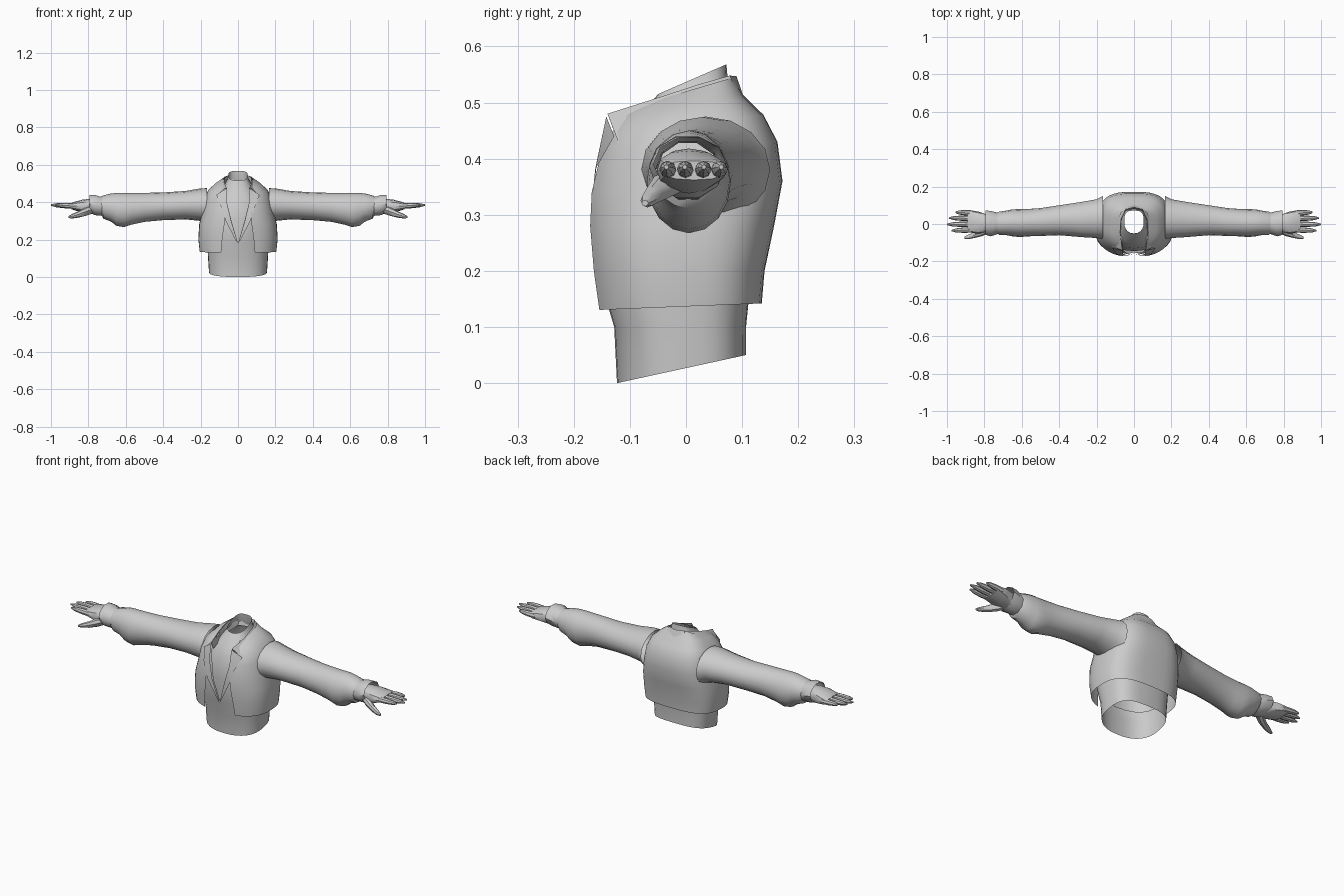
import bpy, bmesh, math


def finish(name, rows, closed=True, mirror=False, caps=False, angle=40):
    """Skin a list of point rows into one smooth object."""
    bm = bmesh.new()
    vs = [[bm.verts.new(p) for p in r] for r in rows]
    n = len(rows[0])
    for a, b in zip(vs, vs[1:]):
        for i in range(n if closed else n - 1):
            j = (i + 1) % n
            bm.faces.new((a[i], a[j], b[j], b[i]))
    if caps:
        bm.faces.new(vs[0][::-1])
        bm.faces.new(vs[-1])
    bmesh.ops.remove_doubles(bm, verts=bm.verts, dist=0.0005)
    bmesh.ops.recalc_face_normals(bm, faces=bm.faces)
    me = bpy.data.meshes.new(name)
    bm.to_mesh(me)
    bm.free()
    ob = bpy.data.objects.new(name, me)
    bpy.context.collection.objects.link(ob)
    bpy.ops.object.select_all(action='DESELECT')
    ob.select_set(True)
    bpy.context.view_layer.objects.active = ob
    bpy.ops.object.shade_smooth_by_angle(angle=math.radians(angle))
    if mirror:
        ob.modifiers.new("Mirror", 'MIRROR').merge_threshold = 0.001
    return ob


def spow(v, e):
    return math.copysign(abs(v) ** e, v)


def body(name, rows, n=32, ef=0.85, eb=0.65):
    """Body shell from rows (z front, z back, half width, y front, y back, front gap)."""
    out = []
    for zf, zb, hw, yf, yb, gap in rows:
        t0 = math.asin((gap / hw) ** (1 / ef))
        cy, ry, ring = (yf + yb) / 2, (yb - yf) / 2, []
        for i in range(n + 1):
            t = t0 + (2 * math.pi - 2 * t0) * i / n
            e = ef if math.cos(t) > 0 else eb
            y = cy - ry * spow(math.cos(t), e)
            ring.append((hw * spow(math.sin(t), e), y, zf + (zb - zf) * (y - yf) / (yb - yf)))
        out.append(ring)
    return finish(name, out, closed=False)


def tube(name, secs, n=12, caps=False, e=1.0):
    """Mirrored limb along x from sections (x, y min, y max, z min, z max)."""
    rows = []
    for x, y0, y1, z0, z1 in secs:
        rows.append([(x, (y0 + y1) / 2 + (y1 - y0) / 2 * spow(math.cos(a), e),
                      (z0 + z1) / 2 + (z1 - z0) / 2 * spow(math.sin(a), e))
                     for a in (2 * math.pi * i / n for i in range(n))])
    return finish(name, rows, mirror=True, caps=caps)


# shirt with deep V opening
body("shirt", [
    (0.00, 0.05, 0.155, -0.123, 0.107, 0),
    (0.10, 0.10, 0.160, -0.128, 0.107, 0),
    (0.18, 0.18, 0.165, -0.152, 0.115, 0),
    (0.30, 0.30, 0.165, -0.162, 0.135, 0.035),
    (0.42, 0.42, 0.150, -0.142, 0.140, 0.065),
    (0.47, 0.49, 0.120, -0.125, 0.110, 0.072)])

# chest and open neck
body("chest_and_neck", [
    (0.15, 0.15, 0.150, -0.130, 0.100, 0),
    (0.30, 0.30, 0.150, -0.145, 0.120, 0),
    (0.40, 0.42, 0.130, -0.130, 0.120, 0),
    (0.46, 0.49, 0.085, -0.100, 0.085, 0),
    (0.50, 0.535, 0.058, -0.062, 0.075, 0),
    (0.515, 0.568, 0.052, -0.050, 0.072, 0)], n=20)

# open short jacket body
body("jacket", [
    (0.130, 0.142, 0.205, -0.164, 0.135, 0.090),
    (0.20, 0.20, 0.212, -0.172, 0.140, 0.084),
    (0.28, 0.28, 0.208, -0.177, 0.157, 0.073),
    (0.34, 0.36, 0.192, -0.175, 0.172, 0.070),
    (0.40, 0.43, 0.180, -0.163, 0.163, 0.076),
    (0.445, 0.478, 0.160, -0.145, 0.138, 0.080),
    (0.475, 0.515, 0.120, -0.125, 0.100, 0.075),
    (0.49, 0.545, 0.080, -0.100, 0.085, 0.060)], n=36)

# folded collar: inner stand, top fold, outer fall
collar = [
    [(0, .078, .50), (.045, .065, .50), (.066, .02, .48), (.070, -.05, .46), (.060, -.125, .44)],
    [(0, .090, .547), (.045, .078, .548), (.070, .025, .533), (.075, -.055, .507), (.062, -.140, .480)],
    [(0, .102, .512), (.060, .095, .510), (.104, .040, .492), (.122, -.045, .462), (.120, -.120, .428)]]
finish("collar", collar, closed=False, mirror=True, angle=30)

# lapel strips folded along the V
lapel = [[(.060, -.142, .475), (.060, -.158, .40), (.036, -.169, .30), (.001, -.158, .18)],
         [(.115, -.128, .440), (.092, -.162, .38), (.066, -.170, .30), (.006, -.160, .185)]]
finish("lapel", lapel, closed=False, mirror=True)

# sleeves, baggy toward the wrist
tube("sleeve", [
    (.165, -.080, .150, .285, .475), (.20, -.075, .132, .300, .474),
    (.28, -.070, .118, .308, .460), (.40, -.060, .100, .304, .452),
    (.50, -.064, .085, .295, .450), (.57, -.066, .080, .280, .450),
    (.61, -.070, .080, .267, .450), (.65, -.066, .078, .274, .450),
    (.68, -.060, .072, .297, .446), (.72, -.058, .066, .312, .436),
    (.73, -.052, .060, .330, .432)], n=16)

# flared shirt cuff
tube("cuff", [
    (.70, -.052, .058, .325, .430), (.735, -.055, .062, .325, .432),
    (.765, -.066, .070, .328, .442), (.795, -.058, .072, .342, .440)], n=10)

# palm
tube("palm", [
    (.73, -.036, .042, .340, .412), (.79, -.042, .052, .338, .418),
    (.83, -.052, .066, .345, .414), (.875, -.046, .074, .357, .402),
    (.89, -.042, .070, .362, .396)], n=12, caps=True, e=0.8)

# four fingers
for label, y, tip in (("index", -.031, .975), ("middle", -.001, 1.0),
                      ("ring", .030, .988), ("little", .058, .955)):
    length = tip - .86
    secs = []
    for f, r in ((0, .015), (.45, .0145), (.8, .011), (1, .004)):
        yy, zz = y + .1 * f * (y - .01), .379 + .006 * f
        secs.append((.86 + length * f, yy - r, yy + r, zz - r, zz + r))
    tube(label + "_finger", secs, n=8, caps=True)

# thumb angled forward and down
tube("thumb", [
    (.765, -.040, .020, .345, .390), (.81, -.064, -.014, .328, .375),
    (.85, -.074, -.042, .318, .354), (.885, -.081, -.056, .313, .338),
    (.905, -.079, -.067, .315, .326)], n=8, caps=True)
